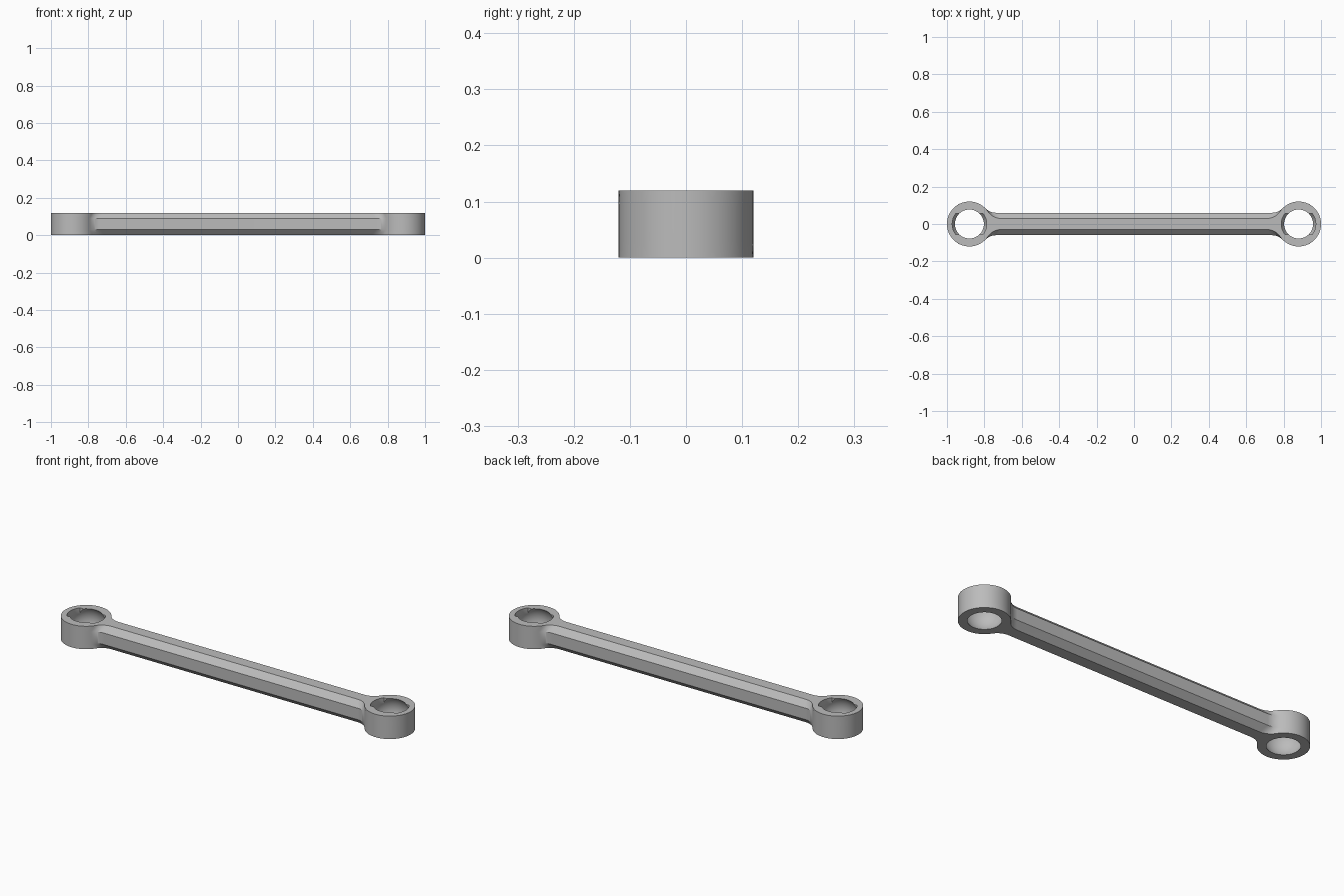
import bpy, bmesh
from math import sin, cos, pi, sqrt, atan2, asin

cube = bpy.data.objects.get("Cube")
if cube:
    bpy.data.objects.remove(cube, do_unlink=True)

EYE_X, EYE_R, HEIGHT = 0.88, 0.12, 0.12
FILLET, HALF_W, CHAMFER = 0.08, 0.06, 0.03
BALL_R, SLOT_R, SLOT_HALF = 0.098, 0.092, 0.055

steel = bpy.data.materials.new("plain grey metal")
steel.use_nodes = True
grey = (0.5, 0.5, 0.5, 1)
steel.diffuse_color = grey
steel.node_tree.nodes["Principled BSDF"].inputs["Base Color"].default_value = grey


def arc(cx, cy, r, a0, a1, n):
    return [(cx + r * cos(a0 + (a1 - a0) * i / n),
             cy + r * sin(a0 + (a1 - a0) * i / n)) for i in range(n + 1)]


def outline(b):
    """Plan of the link for a shank half width b, filleted into both eyes."""
    dx = sqrt((EYE_R + FILLET) ** 2 - (b + FILLET) ** 2)
    neck = arc(EYE_X - dx, b + FILLET, FILLET, -pi / 2, atan2(-(b + FILLET), dx), 12)
    eye = arc(EYE_X, 0, EYE_R, atan2(b + FILLET, -dx), 0, 32)
    quarter = neck + eye[1:]
    right = quarter + [(x, -y) for x, y in reversed(quarter[:-1])]
    return right + [(-x, -y) for x, y in right]


def loft(name, layers):
    """Skin a stack of (z, outline) layers and cap both ends."""
    bm = bmesh.new()
    rings = [[bm.verts.new((x, y, z)) for x, y in pts] for z, pts in layers]
    n = len(rings[0])
    for low, high in zip(rings, rings[1:]):
        for i in range(n):
            j = (i + 1) % n
            bm.faces.new((low[i], low[j], high[j], high[i]))
    bm.faces.new(rings[0])
    bm.faces.new(rings[-1])
    bmesh.ops.recalc_face_normals(bm, faces=bm.faces)
    mesh = bpy.data.meshes.new(name)
    bm.to_mesh(mesh)
    bm.free()
    obj = bpy.data.objects.new(name, mesh)
    bpy.context.collection.objects.link(obj)
    obj.data.materials.append(steel)
    return obj


def cut(target, cutter):
    cutter.hide_render = True
    bpy.ops.object.select_all(action='DESELECT')
    target.select_set(True)
    bpy.context.view_layer.objects.active = target
    mod = target.modifiers.new("cut", 'BOOLEAN')
    mod.operation, mod.solver, mod.object = 'DIFFERENCE', 'EXACT', cutter
    bpy.ops.object.modifier_apply(modifier=mod.name)
    bpy.data.objects.remove(cutter, do_unlink=True)


# Shank with chamfered edges, flowing into the two eyes
layers = []
for z in (0, CHAMFER / 2, CHAMFER, HEIGHT - CHAMFER, HEIGHT - CHAMFER / 2, HEIGHT):
    bevel = max(0, CHAMFER - min(z, HEIGHT - z))
    layers.append((z, outline(HALF_W - bevel)))
link = loft("connecting_link", layers)

for side in (-1, 1):
    cx = side * EYE_X
    # Spherical socket
    bpy.ops.mesh.primitive_uv_sphere_add(segments=64, ring_count=32, radius=BALL_R,
                                         location=(cx, 0, HEIGHT / 2))
    ball = bpy.context.object
    ball.name = "socket_cutter"
    ball.data.materials.append(steel)
    cut(link, ball)
    # Loading slot from the top, along the shank
    half = asin(SLOT_HALF / SLOT_R)
    plan = arc(cx, 0, SLOT_R, -half, half, 12) + arc(cx, 0, SLOT_R, pi - half, pi + half, 12)
    cut(link, loft("slot_cutter", [(HEIGHT / 2, plan), (HEIGHT + 0.05, plan)]))

bpy.ops.object.select_all(action='DESELECT')
link.select_set(True)
bpy.context.view_layer.objects.active = link
bpy.ops.object.shade_smooth_by_angle(angle=pi / 6)
